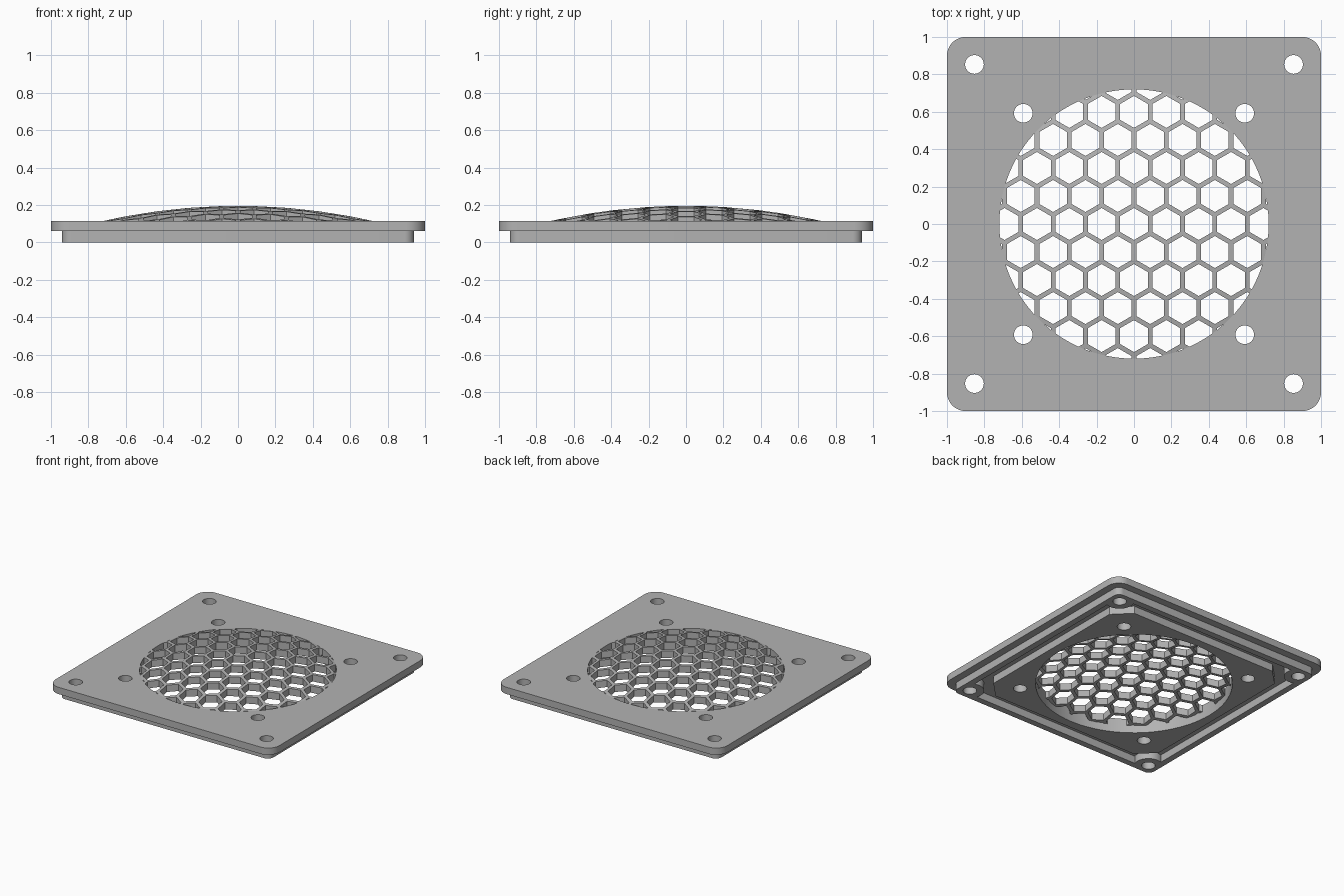
import bpy, bmesh, math

if "Cube" in bpy.data.objects:
    bpy.data.objects.remove(bpy.data.objects["Cube"])

HOLE_R, OPEN_R = 0.05, 0.72
PITCH, BAR = 0.173, 0.025      # honeycomb spacing and bar width
TOP, STEP = 0.115, 0.06        # plate top and underside
RISE = 0.08                    # dome height above the plate

grey = bpy.data.materials.new("grey")
grey.diffuse_color = (0.45, 0.45, 0.45, 1)
grey.use_nodes = True
grey.node_tree.nodes["Principled BSDF"].inputs["Base Color"].default_value = grey.diffuse_color


def circle(r, n, cx=0, cy=0, start=0.0):
    return [(cx + r * math.cos(start + 2 * math.pi * i / n),
             cy + r * math.sin(start + 2 * math.pi * i / n)) for i in range(n)]


def rounded_square(half, r, seg):
    """Square outline with arc corners; seg = 1 gives plain chamfers."""
    c = half - r
    pts = []
    for k, (sx, sy) in enumerate([(1, 1), (-1, 1), (-1, -1), (1, -1)]):
        for i in range(seg + 1):
            a = math.pi / 2 * (k + i / seg)
            pts.append((sx * c + r * math.cos(a), sy * c + r * math.sin(a)))
    return pts


def prism(name, outlines, z0, z1):
    """One object holding a solid prism for each outline."""
    bm = bmesh.new()
    for pts in outlines:
        low = [bm.verts.new((x, y, z0)) for x, y in pts]
        high = [bm.verts.new((x, y, z1)) for x, y in pts]
        bm.faces.new(low[::-1])
        bm.faces.new(high)
        for i in range(len(pts)):
            j = (i + 1) % len(pts)
            bm.faces.new((low[i], low[j], high[j], high[i]))
    me = bpy.data.meshes.new(name)
    bm.to_mesh(me)
    bm.free()
    me.materials.append(grey)
    ob = bpy.data.objects.new(name, me)
    bpy.context.collection.objects.link(ob)
    return ob


def combine(ob, tool, operation):
    """Apply an exact boolean and discard the tool."""
    mod = ob.modifiers.new("cut", 'BOOLEAN')
    mod.operation, mod.solver, mod.object = operation, 'EXACT', tool
    dg = bpy.context.evaluated_depsgraph_get()
    me = bpy.data.meshes.new_from_object(ob.evaluated_get(dg))
    ob.modifiers.clear()
    ob.data = me
    bpy.data.objects.remove(tool)


def finish(ob, angle):
    ob.data.shade_smooth()
    ob.data.set_sharp_from_angle(angle=math.radians(angle))


corners = [(sx, sy) for sx in (-1, 1) for sy in (-1, 1)]

# Groove under the frame, leaving the centre block and the screw bosses
groove = prism("groove", [rounded_square(0.89, 0.03, 4)], -0.1, STEP)
combine(groove, prism("centre_block", [rounded_square(0.79, 0.13, 1)], -0.2, 0.2), 'DIFFERENCE')
combine(groove, prism("bosses", [circle(0.105, 40, 0.853 * x, 0.853 * y) for x, y in corners],
                      -0.2, 0.2), 'DIFFERENCE')

# Stepped base and top plate
base = prism("base", [rounded_square(0.94, 0.05, 8)], 0, 0.09)
combine(base, groove, 'DIFFERENCE')
frame = prism("frame", [rounded_square(1.0, 0.1, 12)], STEP, TOP)
combine(frame, base, 'UNION')

# Round opening and screw holes
cuts = [circle(OPEN_R, 96)]
for d in (0.853, 0.592):
    cuts += [circle(HOLE_R, 32, d * x, d * y) for x, y in corners]
combine(frame, prism("holes", cuts, -0.3, 0.3), 'DIFFERENCE')
finish(frame, 30)

# Honeycomb grille: flat disc cut by hexagons
grille = prism("grille", [circle(OPEN_R + 0.003, 96)], STEP, TOP)
hexes = []
hex_r = (PITCH - BAR) / math.sqrt(3)
for row in range(-6, 7):
    for col in range(-6, 7):
        x = (col + 0.5 * (row % 2)) * PITCH
        y = row * PITCH * math.sqrt(3) / 2
        if math.hypot(x, y) < OPEN_R + hex_r:
            hexes.append(circle(hex_r, 6, x, y, math.pi / 6))
combine(grille, prism("hex_cutter", hexes, -0.1, 0.3), 'DIFFERENCE')

# Bulge the grille into a shallow dome
bm = bmesh.new()
bm.from_mesh(grille.data)
bmesh.ops.triangulate(bm, faces=bm.faces[:])
for v in bm.verts:
    v.co.z += RISE * (1 - (v.co.x ** 2 + v.co.y ** 2) / OPEN_R ** 2)
bm.to_mesh(grille.data)
bm.free()
finish(grille, 30)
